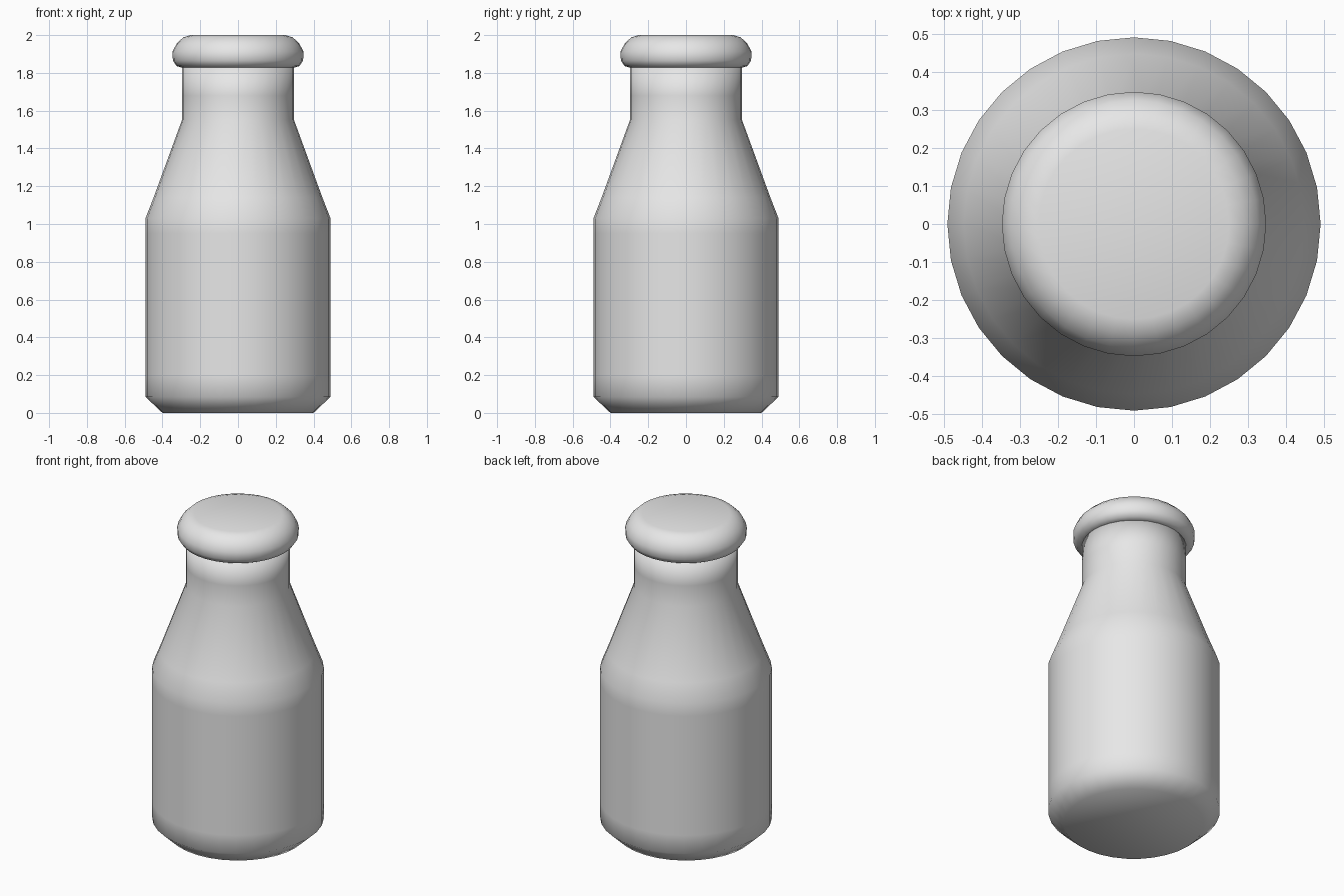
import bpy
import bmesh
from math import cos, sin, tau

SIDES = 32

default = bpy.data.objects.get("Cube")
if default:
    bpy.data.objects.remove(default, do_unlink=True)


def make_material(name, colour):
    mat = bpy.data.materials.new(name)
    mat.use_nodes = True
    mat.diffuse_color = colour
    mat.node_tree.nodes["Principled BSDF"].inputs["Base Color"].default_value = colour
    return mat


def lathe(name, profile, mat):
    """Turn a (radius, height) profile around z and close both ends."""
    bm = bmesh.new()
    rings = [[bm.verts.new((r * cos(tau * i / SIDES), r * sin(tau * i / SIDES), z))
              for i in range(SIDES)] for r, z in profile]
    for low, high in zip(rings, rings[1:]):
        for i in range(SIDES):
            j = (i + 1) % SIDES
            bm.faces.new((low[i], low[j], high[j], high[i]))
    bm.faces.new(rings[0][::-1])
    bm.faces.new(rings[-1])
    for face in bm.faces:
        face.smooth = True
    mesh = bpy.data.meshes.new(name)
    bm.to_mesh(mesh)
    bm.free()
    mesh.materials.append(mat)
    obj = bpy.data.objects.new(name, mesh)
    bpy.context.collection.objects.link(obj)
    return obj


grey = make_material("plain grey", (0.8, 0.8, 0.8, 1))

# Bottle: chamfered base, straight body, sloping shoulder, neck
lathe("bottle_body", [
    (0.40, 0), (0.49, 0.085), (0.49, 0.2), (0.49, 0.95), (0.49, 1.03),
    (0.447, 1.14), (0.297, 1.55), (0.297, 1.68), (0.297, 1.83),
], grey)

# Rounded stopper with a flat top
lathe("bottle_cap", [
    (0.297, 1.828), (0.325, 1.836), (0.345, 1.865), (0.347, 1.912),
    (0.325, 1.955), (0.29, 1.988), (0.25, 2.0),
], grey)
